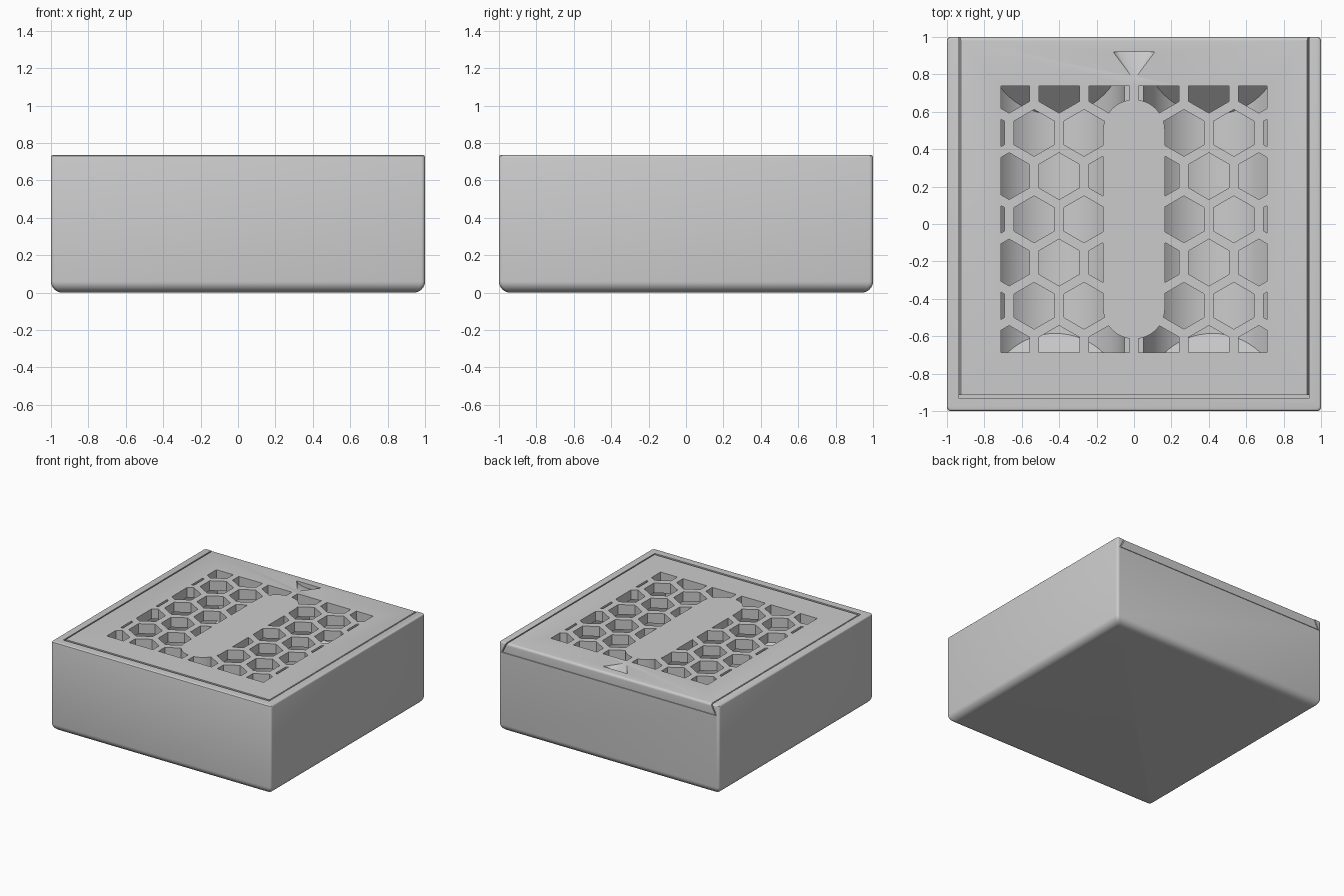
import bpy, bmesh
from math import sin, cos, pi, radians

if "Cube" in bpy.data.objects:
    bpy.data.objects.remove(bpy.data.objects["Cube"])

HEIGHT = 0.735
LID_BASE = 0.65

grey = bpy.data.materials.new("light_grey")
grey.use_nodes = True
grey.diffuse_color = (0.6, 0.6, 0.6, 1)
grey.node_tree.nodes["Principled BSDF"].inputs["Base Color"].default_value = (0.6, 0.6, 0.6, 1)


def finish(name, bm):
    bmesh.ops.recalc_face_normals(bm, faces=bm.faces)
    mesh = bpy.data.meshes.new(name)
    bm.to_mesh(mesh)
    bm.free()
    mesh.materials.append(grey)
    obj = bpy.data.objects.new(name, mesh)
    bpy.context.collection.objects.link(obj)
    return obj


def add_prism(bm, points, axis, start, end):
    """Extrude a 2D outline along one axis."""
    def place(p, t):
        return {"x": (t, p[0], p[1]), "y": (p[0], t, p[1]), "z": (p[0], p[1], t)}[axis]
    rings = [[bm.verts.new(place(p, t)) for p in points] for t in (start, end)]
    loft(bm, rings)


def loft(bm, rings):
    """Join matching rings with quads and cap both ends."""
    n = len(rings[0])
    for low, high in zip(rings, rings[1:]):
        for i in range(n):
            j = (i + 1) % n
            bm.faces.new((low[i], low[j], high[j], high[i]))
    bm.faces.new(rings[0])
    bm.faces.new(rings[-1])


def prism(name, points, axis, start, end):
    bm = bmesh.new()
    add_prism(bm, points, axis, start, end)
    return finish(name, bm)


def boolean(obj, cutter, operation="DIFFERENCE"):
    cutter.hide_render = True
    mod = obj.modifiers.new("cut", "BOOLEAN")
    mod.operation, mod.solver, mod.object = operation, "EXACT", cutter
    bpy.context.view_layer.objects.active = obj
    bpy.ops.object.modifier_apply(modifier=mod.name)
    bpy.data.objects.remove(cutter)


def arc(cx, cy, r, a0, a1, steps):
    angles = [radians(a0 + (a1 - a0) * i / steps) for i in range(steps + 1)]
    return [(cx + r * cos(a), cy + r * sin(a)) for a in angles]


def rounded_square(half, r):
    c = half - r
    return [p for k, (sx, sy) in enumerate(((1, 1), (-1, 1), (-1, -1), (1, -1)))
            for p in arc(sx * c, sy * c, r, 90 * k, 90 * k + 90, 4)]


def dovetail(top, bottom, low, high):
    return [(-bottom, low), (bottom, low), (top, high), (-top, high)]


# Box body: rounded squares stacked along a filleted side profile
FILLET, EDGE = 0.06, 0.012
side = arc(1 - FILLET, FILLET, FILLET, -90, 0, 8) + arc(1 - EDGE, HEIGHT - EDGE, EDGE, 0, 90, 3)
bm = bmesh.new()
loft(bm, [[bm.verts.new((x, y, z)) for x, y in rounded_square(half, 0.02)] for half, z in side])
box = finish("box_body", bm)

# Dovetail channel for the lid, open at the back
boolean(box, prism("channel", dovetail(0.935, 0.978, LID_BASE, HEIGHT + 0.002), "y", -0.932, 1.1))

# Two scooped compartments with sloping ends
ends = [(-0.585, 0.07), (0.585, 0.07), (0.86, 0.345), (0.86, 0.7), (-0.86, 0.7), (-0.86, 0.345)]
for s in (-1, 1):
    x, r = s * 0.42, 0.37
    scoop = prism("scoop", arc(x, 0.07 + r, r, 180, 360, 32) + [(x + r, 0.69), (x - r, 0.69)],
                  "y", -0.95, 0.95)
    boolean(scoop, prism("ends", ends, "x", x - 0.5, x + 0.5), "INTERSECT")
    boolean(box, scoop)

# Sliding lid, rounded along its back top edge
bm = bmesh.new()
add_prism(bm, dovetail(0.926, 0.966, LID_BASE + 0.004, HEIGHT), "y", -0.914, 1)
back = [e for e in bm.edges if all(v.co.y > 0.99 and v.co.z > 0.7 for v in e.verts)]
bmesh.ops.bevel(bm, geom=back, offset=0.02, segments=4, profile=0.5, affect="EDGES")
lid = finish("sliding_lid", bm)

# Honeycomb openings, trimmed to a square window and a solid central bar
PITCH, ROW, MID = 0.267, 0.231, 0.025
bm = bmesh.new()
for row in range(-3, 4):
    shift = PITCH / 2 if row % 2 else 0
    for col in range(-4, 5):
        hexagon = arc(col * PITCH + shift, MID + row * ROW, 0.125, 30, 330, 5)
        add_prism(bm, hexagon, "z", 0.6, 0.8)
holes = finish("honeycomb", bm)
w = 0.712
window = [(-w, MID - w), (w, MID - w), (w, MID + w), (-w, MID + w)]
boolean(holes, prism("window", window, "z", 0.55, 0.85), "INTERSECT")
bar = arc(0, MID + 0.475, 0.165, 0, 180, 24) + arc(0, MID - 0.475, 0.165, 180, 360, 24)
boolean(holes, prism("bar", bar, "z", 0.5, 0.9))
boolean(lid, holes)

# Thumb notch: a tapered scoop with a straight back wall
bm = bmesh.new()
tip = bm.verts.new((0, 0.77, HEIGHT + 0.003))
rim = [bm.verts.new((0.112 * cos(a), 0.92, HEIGHT + 0.003 - 0.04 * sin(a)))
       for a in [pi * i / 16 for i in range(17)]]
bm.faces.new(rim)
for a, b in zip(rim, rim[1:] + rim[:1]):
    bm.faces.new((a, b, tip))
boolean(lid, finish("notch", bm))

# Smooth the fillets and scoops, keep the edges sharp
bpy.ops.object.select_all(action="DESELECT")
for obj in (box, lid):
    obj.select_set(True)
    bpy.context.view_layer.objects.active = obj
bpy.ops.object.shade_smooth_by_angle(angle=radians(30))
